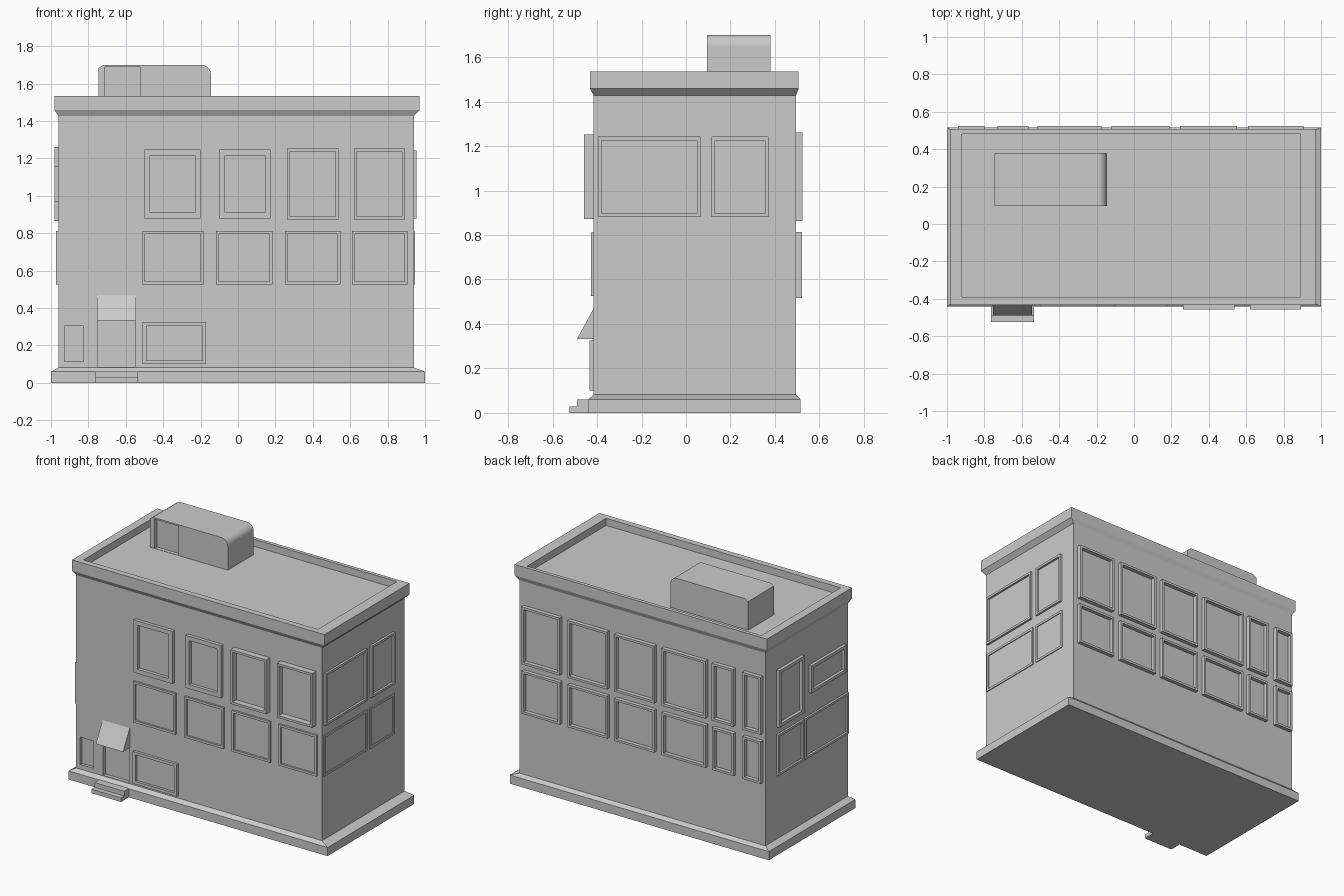
import bpy, bmesh, math
from mathutils import Vector

if "Cube" in bpy.data.objects:
    bpy.data.objects.remove(bpy.data.objects["Cube"])

# Main wall planes
X0, X1, Y0, Y1 = -0.96, 0.94, -0.415, 0.495


def finish(name, bm):
    bmesh.ops.recalc_face_normals(bm, faces=bm.faces[:])
    me = bpy.data.meshes.new(name)
    bm.to_mesh(me)
    bm.free()
    ob = bpy.data.objects.new(name, me)
    bpy.context.collection.objects.link(ob)
    return ob


def loft(name, rings):
    """Closed solid through rectangular rings (x0, x1, y0, y1, z)."""
    bm = bmesh.new()
    loops = [[bm.verts.new(p) for p in ((a, c, z), (b, c, z), (b, d, z), (a, d, z))]
             for a, b, c, d, z in rings]
    for lo, hi in zip(loops, loops[1:]):
        for i in range(4):
            j = (i + 1) % 4
            bm.faces.new((lo[i], lo[j], hi[j], hi[i]))
    bm.faces.new(loops[0])
    bm.faces.new(loops[-1])
    return finish(name, bm)


def box(name, a, b, c, d, e, f):
    return loft(name, [(a, b, c, d, e), (a, b, c, d, f)])


def prism(name, pts, axis, lo, hi):
    """Extrude a profile along x (points are y,z) or y (points are x,z)."""
    bm = bmesh.new()
    place = (lambda p, t: (t, p[0], p[1])) if axis == 'x' else (lambda p, t: (p[0], t, p[1]))
    vs = [bm.verts.new(place(p, lo)) for p in pts]
    face = bm.faces.new(vs)
    ext = bmesh.ops.extrude_face_region(bm, geom=[face])
    move = Vector(place((0, 0), hi - lo))
    bmesh.ops.translate(bm, vec=move, verts=[v for v in ext['geom'] if isinstance(v, bmesh.types.BMVert)])
    return finish(name, bm)


def cut(target, *dims):
    cutter = box("cutter", *dims)
    cutter.hide_render = True
    mod = target.modifiers.new("recess", 'BOOLEAN')
    mod.operation = 'DIFFERENCE'
    mod.solver = 'EXACT'
    mod.object = cutter
    bpy.context.view_layer.objects.active = target
    bpy.ops.object.modifier_apply(modifier=mod.name)
    bpy.data.objects.remove(cutter)


WALLS = {
    'front': lambda u, z, d: (u, Y0 - d, z),
    'back': lambda u, z, d: (u, Y1 + d, z),
    'right': lambda u, z, d: (X1 + d, u, z),
    'left': lambda u, z, d: (X0 - d, u, z),
}


def window(wall, u0, u1, z0, z1, proud, rim=0.016):
    """Raised rectangular frame with an open centre showing the wall as pane."""
    bm = bmesh.new()

    def ring(inset, d):
        a, b, c, e = u0 + inset, u1 - inset, z0 + inset, z1 - inset
        return [bm.verts.new(WALLS[wall](u, z, d)) for u, z in ((a, c), (b, c), (b, e), (a, e))]
    loops = [ring(0, -0.01), ring(0, proud), ring(rim, proud), ring(rim, -0.01)]
    for k in range(4):
        p, q = loops[k], loops[(k + 1) % 4]
        for i in range(4):
            j = (i + 1) % 4
            bm.faces.new((p[i], p[j], q[j], q[i]))
    finish(wall + "_window_frame", bm)


# Plinth, walls and cornice with parapet
loft("plinth", [(-1, 1, -0.44, 0.515, 0), (-1, 1, -0.44, 0.515, 0.06),
                (X0, X1, Y0, Y1, 0.082)])
walls = box("walls", X0, X1, Y0, Y1, 0.03, 1.45)
loft("cornice", [(X0, X1, Y0, Y1, 1.428), (-0.98, 0.97, -0.432, 0.507, 1.458),
                 (-0.98, 0.97, -0.432, 0.507, 1.535), (-0.92, 0.89, -0.39, 0.482, 1.535),
                 (-0.92, 0.89, -0.39, 0.482, 1.485)])

# Recessed door and small window beside it
cut(walls, -0.75, -0.55, -0.6, Y0 + 0.025, 0.086, 0.333)
cut(walls, -0.928, -0.825, -0.6, Y0 + 0.02, 0.115, 0.305)

# Front windows
for u0, u1 in ((-0.50, -0.20), (-0.10, 0.175)):
    window('front', u0, u1, 0.88, 1.247, 0.023, 0.03)
for u0, u1 in ((0.263, 0.538), (0.62, 0.893)):
    window('front', u0, u1, 0.873, 1.252, 0.043)
for u0, u1 in ((-0.512, -0.185), (-0.117, 0.185), (0.25, 0.547), (0.61, 0.906)):
    window('front', u0, u1, 0.525, 0.812, 0.013)
window('front', -0.51, -0.17, 0.1, 0.325, 0.018, 0.02)

# Back windows, two rows
for u0, u1 in ((-0.94, -0.80), (-0.73, -0.565), (-0.515, -0.175),
               (-0.12, 0.19), (0.245, 0.55), (0.61, 0.905)):
    window('back', u0, u1, 0.862, 1.262, 0.028)
    window('back', u0, u1, 0.517, 0.813, 0.026)

# Right side windows
for u0, u1 in ((-0.395, 0.065), (0.115, 0.372)):
    window('right', u0, u1, 0.88, 1.242, 0.015)
for u0, u1 in ((-0.40, 0.077), (0.106, 0.38)):
    window('right', u0, u1, 0.525, 0.81, 0.006)

# Left side windows
window('left', 0.095, 0.372, 0.865, 1.262, 0.022, 0.022)
window('left', -0.372, 0.015, 0.968, 1.16, 0.02, 0.022)
window('left', 0.085, 0.372, 0.525, 0.812, 0.014)
window('left', -0.408, 0.07, 0.525, 0.812, 0.014)

# Door awning and steps
prism("awning", [(Y0 + 0.005, 0.48), (-0.49, 0.333), (Y0 + 0.005, 0.333)], 'x', -0.755, -0.545)
prism("entrance_steps", [(-0.43, 0), (-0.525, 0), (-0.525, 0.028), (-0.49, 0.028),
                         (-0.49, 0.061), (-0.43, 0.061)], 'x', -0.765, -0.535)

# Rooftop stair house: rounded right shoulder, small left chamfer, recessed door
r = 0.05
prof = [(-0.745, 1.475), (-0.145, 1.475)]
prof += [(-0.145 - r + r * math.cos(t), 1.7 - r + r * math.sin(t))
         for t in (i * math.pi / 16 for i in range(9))]
prof += [(-0.72, 1.7), (-0.745, 1.685)]
roof_house = prism("rooftop_stair_house", prof, 'y', 0.095, 0.38)
cut(roof_house, -0.71, -0.525, 0.0, 0.12, 1.487, 1.69)
